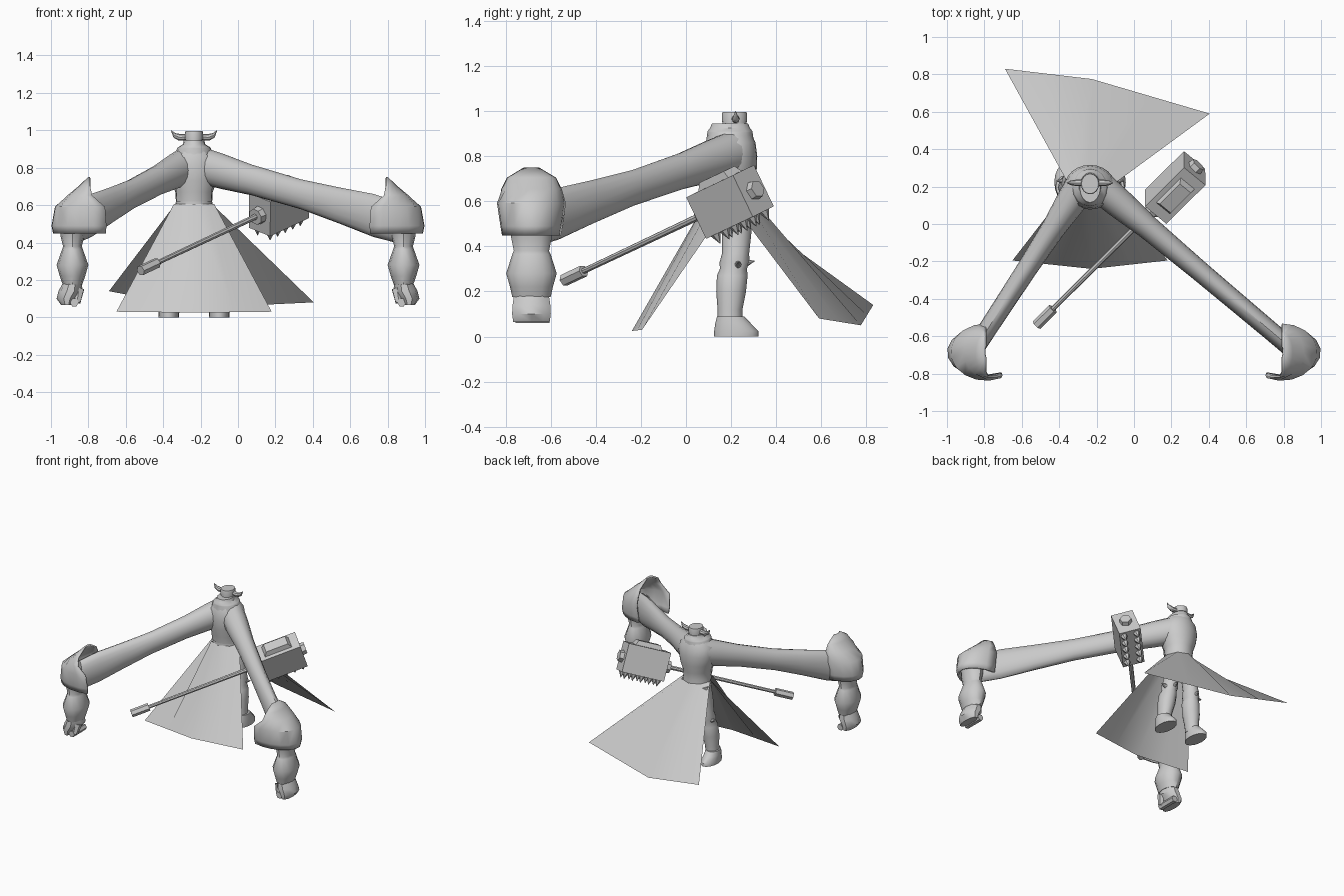
import bpy, bmesh, math
from mathutils import Vector as V

cube = bpy.data.objects.get("Cube")
if cube:
    bpy.data.objects.remove(cube, do_unlink=True)

grey = bpy.data.materials.new("plain grey")
grey.use_nodes = True
GREY = (0.6, 0.6, 0.6, 1)
grey.diffuse_color = GREY
grey.node_tree.nodes["Principled BSDF"].inputs["Base Color"].default_value = GREY
X, Y, Z = V((1, 0, 0)), V((0, 1, 0)), V((0, 0, 1))
MID = -0.235  # body centre line
BACK = 0.2


def finish(name, bm, smooth=True):
    bmesh.ops.recalc_face_normals(bm, faces=bm.faces)
    me = bpy.data.meshes.new(name)
    bm.to_mesh(me)
    bm.free()
    me.materials.append(grey)
    ob = bpy.data.objects.new(name, me)
    bpy.context.collection.objects.link(ob)
    if smooth:
        bpy.ops.object.select_all(action='DESELECT')
        ob.select_set(True)
        bpy.context.view_layer.objects.active = ob
        bpy.ops.object.shade_smooth_by_angle(angle=math.radians(40))
    return ob


def skin(name, rows, closed=True, smooth=True):
    """Bridge rows of points into a surface; closed rows get end caps."""
    bm = bmesh.new()
    vs = [[bm.verts.new(p) for p in row] for row in rows]
    n = len(rows[0])
    for a, b in zip(vs, vs[1:]):
        for i in range(n if closed else n - 1):
            j = (i + 1) % n
            bm.faces.new((a[i], a[j], b[j], b[i]))
    if closed:
        bm.faces.new(vs[0])
        bm.faces.new(vs[-1])
    return finish(name, bm, smooth)


def ring(c, u, v, n=16, turn=0.0, sweep=math.tau):
    step = sweep / n if sweep == math.tau else sweep / (n - 1)
    return [V(c) + math.cos(turn + i * step) * u + math.sin(turn + i * step) * v for i in range(n)]


def stack(name, levels, n=16):
    """Stack of level ellipses: (x, y, z, x radius, y radius)."""
    return skin(name, [ring((x, y, z), X * a, Y * b, n) for x, y, z, a, b in levels])


def rod(name, a, b, r1, r2, n=8, smooth=True):
    a, b = V(a), V(b)
    d = (b - a).normalized()
    u = d.cross(Z if abs(d.z) < 0.9 else X).normalized()
    v = d.cross(u)
    return skin(name, [ring(a, u * r1, v * r1, n), ring(b, u * r2, v * r2, n)], smooth=smooth)


# Torso, collar, helmet
torso = [(.57, .105, .1), (.62, .097, .095), (.67, .1, .1), (.73, .122, .113),
         (.80, .135, .116), (.86, .125, .108), (.90, .085, .09)]
stack("torso", [(MID, BACK, z, a, b) for z, a, b in torso], 24)
stack("collar", [(MID, .195, z, a, b) for z, a, b in
                 [(.87, .1, .105), (.905, .09, .1), (.91, .085, .1), (.925, .06, .088), (.945, .055, .08)]])
bib = [ring((MID, BACK, z), X * (a + .006), Y * (b + .006), 9, math.radians(270 - h), math.radians(2 * h))
       for (z, a, b), h in zip(torso[1:], (65, 62, 55, 45, 36, 28))]
skin("chest_panel", bib, closed=False)
stack("helmet", [(MID, .215, z, a, b) for z, a, b in
                 [(.92, .045, .055), (.95, .045, .053), (.951, .049, .056), (.985, .049, .056), (.995, .046, .053)]])

for side, s in (("right", -1), ("left", 1)):
    # Horns
    horn = [(.04, .965, .018), (.075, .962, .017), (.105, .973, .012), (.122, .998, .002)]
    skin(side + "_horn", [ring((MID + s * x, .22, z), Y * r, (Z - X * s * .4) * r, 8) for x, z, r in horn])

    # Arms: shoulder flows from the collar, slim middle, tall at the elbow
    start = V((MID + s * .05, .2, .81))
    end = V((s * .86, -.68, .505))
    d = end - start
    across = V((d.y, -d.x, 0)).normalized()
    rows = []
    for t, w, h in [(0, .085, .1), (.1, .08, .095), (.25, .064, .082),
                    (.5, .055, .08), (.7, .052, .097), (.87, .05, .115), (1, .05, .11)]:
        rows.append(ring(start + d * t, across * w, Z * h, 16))
    skin(side + "_upper_arm", rows)

    # Forearm and fist
    ax, ay = s * .885, -.685
    stack(side + "_forearm", [(ax, ay, z, a, b) for z, a, b in
          [(.55, .07, .1), (.44, .065, .09), (.38, .05, .078), (.365, .055, .085), (.28, .085, .112),
           (.22, .068, .095), (.175, .052, .085)]], 12)
    stack(side + "_hand", [(ax + s * o, ay, z, a, b) for z, o, a, b in
          [(.19, 0, .048, .08), (.14, .01, .065, .088), (.10, .03, .055, .09), (.065, .03, .03, .085)]], 10)
    rod(side + "_thumb", (ax - s * .035, ay - .03, .15), (ax - s * .025, ay - .05, .08), .03, .02, 6)
    rod(side + "_fingers", (ax - s * .01, ay - .07, .08), (ax - s * .01, ay + .08, .08), .024, .024, 6)

    # Elbow guard: scooped half dome, open toward the body, with a front lip
    rows = []
    for z, a, b, lip in [(.45, .195, .125, 25), (.49, .203, .132, 25), (.59, .185, .147, 25),
                         (.65, .115, .13, 5), (.70, .055, .105, 0), (.745, .008, .03, 0)]:
        row = ring((0, 0, 0), X * a, Y * b, 11, math.radians(-90 - lip), math.radians(180 + lip))
        rows.append([V((s * (.79 + p.x), -.685 + p.y, z)) for p in row])
    guard = skin(side + "_elbow_guard", rows, closed=False)
    shell = guard.modifiers.new("thickness", 'SOLIDIFY')
    shell.thickness = .012
    shell.offset = 0

    # Leg, boot and knee spikes
    lx = lambda z: MID + s * (.135 - .12 * z)
    stack(side + "_leg", [(lx(z), y, z, a, b) for z, y, a, b in
          [(.06, .195, .045, .055), (.12, .195, .048, .055), (.2, .2, .06, .066), (.27, .205, .06, .068),
           (.30, .21, .05, .06), (.33, .215, .058, .066), (.37, .22, .05, .06), (.47, .225, .058, .066),
           (.57, .225, .055, .06)]], 12)
    stack(side + "_boot", [(lx(0), y, z, a, b) for z, y, a, b in
          [(0, .223, .055, .098), (.025, .223, .056, .098), (.06, .208, .052, .078), (.09, .198, .048, .06)]])
    rod(side + "_knee_spike", (lx(.325), .26, .325), (lx(.325), .305, .335), .02, .001)
    rod(side + "_outer_knee_spike", (lx(.32) + s * .045, .23, .32), (lx(.32) + s * .085, .23, .33), .017, .001)


# Cloth panels hanging from the waist
def cloth(name, sweep, z, corners):
    p, q, r = map(V, corners)
    hem = [p, p.lerp(q, .5), q, q.lerp(r, .5), r]
    skin(name, [ring((MID, BACK, z), X * .108, Y * .108, 5, math.pi, sweep), hem], closed=False)


cloth("front_cloth", math.pi, .605, [(-.65, -.195, .03), (-.225, -.24, .025), (.18, -.195, .03)])
cloth("back_cloth", -math.pi, .595, [(-.69, .83, .14), (-.225, .775, .05), (.405, .59, .08)])

# Hammer: a runs along the handle, u up through the head, w across
a = V((.672, .667, .315)).normalized()
w = a.cross(V((0, -.44, .9))).normalized()
u = w.cross(a)
c = V((.22, .195, .597))


def block(name, p, la, lw, lu, top=1.0):
    rows = [[p + u * k * lu + a * i * la * f + w * j * lw * f for i, j in ((-1, -1), (1, -1), (1, 1), (-1, 1))]
            for k, f in ((-1, 1), (1, top))]
    skin(name, rows, smooth=False)


block("hammer_head", c, .155, .077, .102)
block("hammer_top_plate", c + u * .117, .1, .05, .018, .8)
rod("hammer_end_knob", c + a * .145, c + a * .185, .045, .04, 6, False)
rod("hammer_hub", c - a * .19, c - a * .145, .045, .05, 8, False)
rod("hammer_handle", c - a * .98, c - a * .145, .013, .016, 8)
rod("hammer_grip", c - a * 1.10, c - a * .97, .028, .028, 6, False)
for i in range(5):
    for j in (-1, 1):
        base = c - u * .098 + a * (i - 2) * .06 + w * j * .045
        rod("hammer_tooth", base, base - u * .05, .026, .001, 6, False)
